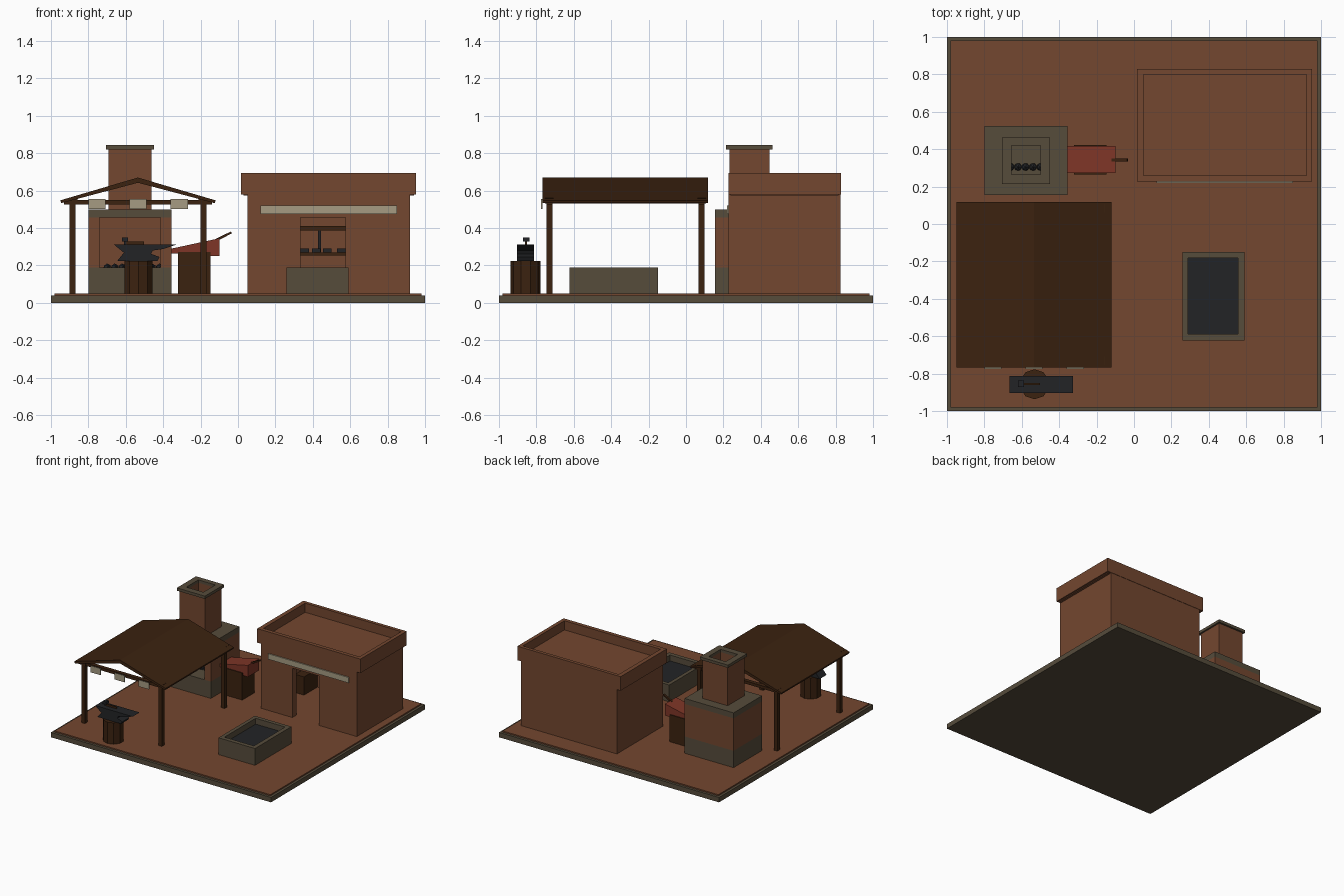
import bpy, math

if "Cube" in bpy.data.objects:
    bpy.data.objects.remove(bpy.data.objects["Cube"])

def mat(name, r, g, b):
    m = bpy.data.materials.new(name)
    m.diffuse_color = (r, g, b, 1)
    m.use_nodes = True
    m.node_tree.nodes["Principled BSDF"].inputs["Base Color"].default_value = m.diffuse_color
    return m

CLAY = mat("clay", .172, .063, .029)
STONE = mat("stone", .093, .072, .044)
WOOD = mat("dark_wood", .044, .016, .005)
IRON = mat("iron", .016, .017, .019)
RED = mat("red_leather", .21, .036, .02)
CREAM = mat("cream", .38, .33, .225)

def mesh(name, verts, faces, m):
    me = bpy.data.meshes.new(name)
    me.from_pydata(verts, [], faces)
    me.materials.append(m)
    o = bpy.data.objects.new(name, me)
    bpy.context.collection.objects.link(o)
    return o

def box(name, m, x0, x1, y0, y1, z0, z1):
    v = [(x, y, z) for z in (z0, z1) for x, y in ((x0, y0), (x1, y0), (x1, y1), (x0, y1))]
    f = [(3, 2, 1, 0), (4, 5, 6, 7)] + [(i, (i + 1) % 4, (i + 1) % 4 + 4, i + 4) for i in range(4)]
    return mesh(name, v, f, m)

def prism(name, m, pts, y0, y1):
    """Counter-clockwise x-z profile extruded along y."""
    n = len(pts)
    v = [(x, y, z) for y in (y0, y1) for x, z in pts]
    f = [tuple(range(n)), tuple(range(2 * n - 1, n - 1, -1))]
    f += [((i + 1) % n, i, i + n, (i + 1) % n + n) for i in range(n)]
    return mesh(name, v, f, m)

def frame(name, m, x0, x1, y0, y1, z0, z1, hx0, hx1, hy0, hy1):
    """Box with a rectangular hole through its height."""
    out = ((x0, y0), (x1, y0), (x1, y1), (x0, y1))
    inn = ((hx0, hy0), (hx1, hy0), (hx1, hy1), (hx0, hy1))
    v = [(x, y, z) for ring in (out, inn) for z in (z0, z1) for x, y in ring]
    f = []
    for i in range(4):
        j = (i + 1) % 4
        f += [(i, j, j + 4, i + 4), (j + 8, i + 8, i + 12, j + 12),
              (i + 4, j + 4, j + 12, i + 12), (j, i, i + 8, j + 8)]
    return mesh(name, v, f, m)

# Ground slab
box("base_slab", STONE, -1, 1, -1, 1, 0, .04)
box("yard_floor", CLAY, -.98, .98, -.98, .98, .04, .05)

# Workshop building with open doorway
F, B = .228, .825
box("workshop_left_wall", CLAY, .05, .10, F, B, .05, .58)
box("workshop_right_wall", CLAY, .87, .92, F, B, .05, .58)
box("workshop_back_wall", CLAY, .10, .87, B - .05, B, .05, .58)
box("workshop_front_wall_left", CLAY, .10, .335, F, F + .05, .05, .58)
box("workshop_front_wall_right", CLAY, .575, .87, F, F + .05, .05, .58)
box("workshop_door_header", CLAY, .335, .575, F, F + .05, .455, .58)
box("workshop_roof", CLAY, .03, .94, F + .01, B - .01, .575, .62)
frame("workshop_parapet", CLAY, .015, .953, F, .828, .58, .695, .05, .923, .26, .80)
box("lintel_strip", CREAM, .12, .85, .219, F, .475, .52)
# Shelf and crate inside
for z0, z1 in ((.253, .268), (.388, .41)):
    box("wall_shelf", WOOD, .30, .64, .68, .775, z0, z1)
box("shelf_post", IRON, .428, .443, .68, .70, .268, .388)
for x in (.335, .395, .455, .53):
    box("shelf_tool", IRON, x, x + .045, .67, .72, .268, .29)
box("crate", WOOD, .10, .18, .60, .775, .05, .20)

# Quenching trough
frame("trough_wall", STONE, .258, .59, -.622, -.15, .05, .188, .288, .556, -.587, -.182)
box("trough_liquid", IRON, .288, .556, -.587, -.182, .05, .14)

# Furnace with firebox and chimney
fx0, fx1, fy0, fy1 = -.80, -.355, .155, .525
box("furnace_base", STONE, fx0, fx1, fy0, fy1, .05, .188)
box("furnace_left_wall", CLAY, fx0, -.74, fy0, fy1, .188, .455)
box("furnace_right_wall", CLAY, -.415, fx1, fy0, fy1, .188, .455)
box("furnace_back_wall", CLAY, -.74, -.415, .465, fy1, .188, .455)
frame("furnace_cap", STONE, fx0, fx1, fy0, fy1, .455, .50, -.655, -.50, .265, .42)
frame("chimney", CLAY, -.692, -.463, .232, .447, .50, .82, -.655, -.50, .265, .42)
frame("chimney_cap", STONE, -.705, -.45, .213, .462, .82, .843, -.655, -.50, .265, .42)
for i in range(8):
    bpy.ops.mesh.primitive_ico_sphere_add(subdivisions=1, radius=.023,
                                          location=(-.70 + i * .04, .305, .188))
    bpy.context.object.name = "coal"
    bpy.context.object.data.materials.append(IRON)

# Bellows on a stand
box("bellows_stand", WOOD, -.32, -.147, .265, .423, .05, .272)
prism("bellows", RED, [(-.355, .265), (-.16, .25), (-.10, .25), (-.10, .345), (-.355, .29)], .272, .416)
prism("bellows_handle", WOOD, [(-.115, .328), (-.033, .372), (-.037, .382), (-.119, .342)], .333, .350)

# Canopy: posts, beams, gable roof
for x in (-.90, -.20):
    for y in (-.747, .068):
        box("canopy_post", WOOD, x, x + .031, y, y + .032, .05, .555)
        box("post_bracket", WOOD, x - .012, x + .043, y - .006, y + .038, .53, .56)
    box("canopy_side_beam", WOOD, x, x + .031, -.75, .10, .53, .555)
for y in (-.747, .068):
    box("canopy_cross_beam", WOOD, -.93, -.14, y, y + .032, .527, .55)
prism("canopy_roof", WOOD, [(-.945, .533), (-.535, .642), (-.125, .533), (-.12, .548),
                            (-.535, .67), (-.95, .548)], -.768, .117)
for x in (-.80, -.58, -.36):
    box("hanging_tag", CREAM, x, x + .092, -.775, -.768, .502, .556)

# Anvil on a stump, with hammer
bpy.ops.mesh.primitive_cylinder_add(vertices=10, radius=.08, depth=.175, location=(-.532, -.857, .1375))
bpy.context.object.name = "stump"
bpy.context.object.data.materials.append(WOOD)
prism("anvil", IRON, [(-.645, .225), (-.43, .225), (-.42, .245), (-.465, .262), (-.455, .28),
                      (-.40, .288), (-.325, .313), (-.665, .313), (-.61, .268)], -.903, -.813)
box("hammer_handle", WOOD, -.60, -.503, -.861, -.851, .313, .328)
box("hammer_neck", IRON, -.61, -.598, -.861, -.849, .313, .33)
box("hammer_head", IRON, -.62, -.588, -.872, -.838, .328, .35)
